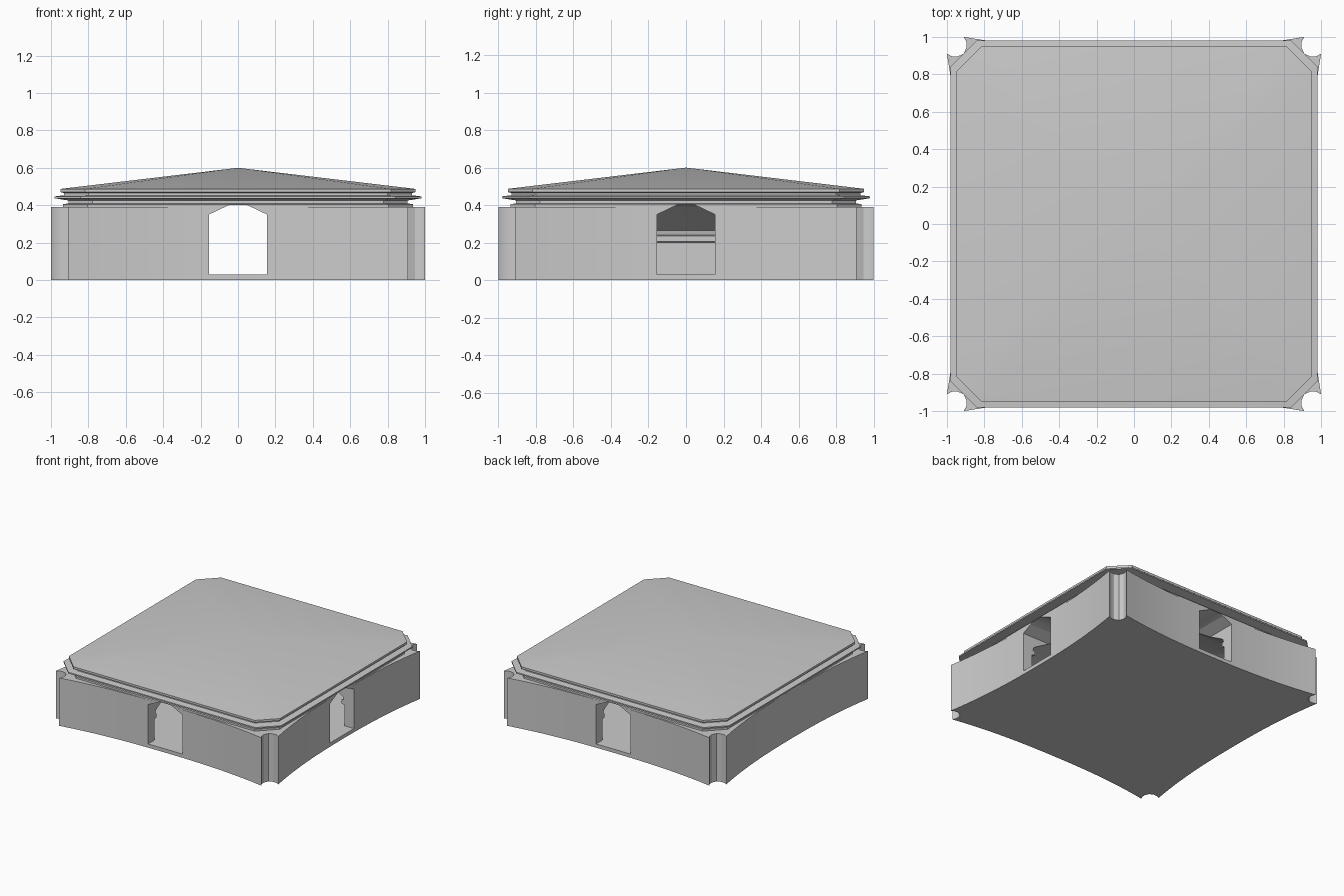
import bpy, bmesh
from mathutils import Vector

if "Cube" in bpy.data.objects:
    bpy.data.objects.remove(bpy.data.objects["Cube"])


def finish(name, bm):
    bmesh.ops.recalc_face_normals(bm, faces=bm.faces[:])
    me = bpy.data.meshes.new(name)
    bm.to_mesh(me)
    bm.free()
    ob = bpy.data.objects.new(name, me)
    bpy.context.collection.objects.link(ob)
    return ob


def prism(name, outline, offset):
    """Extrude a closed outline of 3D points along an offset."""
    bm = bmesh.new()
    face = bm.faces.new([bm.verts.new(p) for p in outline])
    ext = bmesh.ops.extrude_face_region(bm, geom=[face], use_keep_orig=True)
    bmesh.ops.translate(bm, vec=Vector(offset),
                        verts=[v for v in ext["geom"] if isinstance(v, bmesh.types.BMVert)])
    return finish(name, bm)


def octagon_loft(name, profile, apex):
    """Stack chamfered squares (half width, z) and close with an apex."""
    bm = bmesh.new()
    rings = []
    for r, z in profile:
        c = r * 0.86
        pts = [(r, -c), (r, c), (c, r), (-c, r), (-r, c), (-r, -c), (-c, -r), (c, -r)]
        rings.append([bm.verts.new((x, y, z)) for x, y in pts])
    for a, b in zip(rings, rings[1:]):
        for i in range(8):
            j = (i + 1) % 8
            bm.faces.new((a[i], a[j], b[j], b[i]))
    bm.faces.new(rings[0])
    top = bm.verts.new((0, 0, apex))
    for i in range(8):
        bm.faces.new((rings[-1][i], rings[-1][(i + 1) % 8], top))
    return finish(name, bm)


# Walls: four hollow-curved sides with a coved notch at every corner
N = 16
side = []
for i in range(N + 1):
    u = -1 + 2 * i / N
    side.append((0.91 * u, -(1 - 0.065 * (1 - abs(u) ** 2.4))))
side += [(0.897, -0.975), (0.895, -0.945), (0.91, -0.91), (0.945, -0.895), (0.975, -0.897)]
outline = []
for k in range(4):
    for x, y in side:
        for _ in range(k):
            x, y = -y, x
        outline.append((x, y, 0))
walls = prism("walls", outline, (0, 0, 0.39))

# Moulded cornice and low pyramid roof
roof = octagon_loft("cornice_and_roof", [
    (0.935, 0.39), (0.935, 0.405), (0.905, 0.41), (0.905, 0.425), (0.95, 0.432),
    (0.98, 0.437), (0.98, 0.447), (0.93, 0.453), (0.93, 0.465), (0.95, 0.47),
    (0.95, 0.487)], 0.60)

# Cutters: vaulted room with wall moulding, through doorway, right doorway
room = octagon_loft("room_cutter", [
    (0.85, 0.03), (0.85, 0.20), (0.825, 0.205), (0.825, 0.235), (0.842, 0.24),
    (0.835, 0.265), (0.805, 0.285), (0.55, 0.43)], 0.51)
door = [(-0.155, 0.03), (0.155, 0.03), (0.155, 0.35), (0.05, 0.40), (-0.05, 0.40), (-0.155, 0.35)]
door_y = prism("front_back_door_cutter", [(a, -1.1, z) for a, z in door], (0, 2.2, 0))
door_x = prism("right_door_cutter", [(0.1, a, z) for a, z in door], (1.0, 0, 0))
cutters = [room, door_y, door_x]

for ob in (walls, roof):
    bpy.ops.object.select_all(action='DESELECT')
    bpy.context.view_layer.objects.active = ob
    ob.select_set(True)
    for c in cutters:
        m = ob.modifiers.new("opening", 'BOOLEAN')
        m.operation = 'DIFFERENCE'
        m.solver = 'EXACT'
        m.object = c
        bpy.ops.object.modifier_apply(modifier=m.name)
    bpy.ops.object.shade_smooth_by_angle(angle=0.45)

for c in cutters:
    bpy.data.objects.remove(c)
